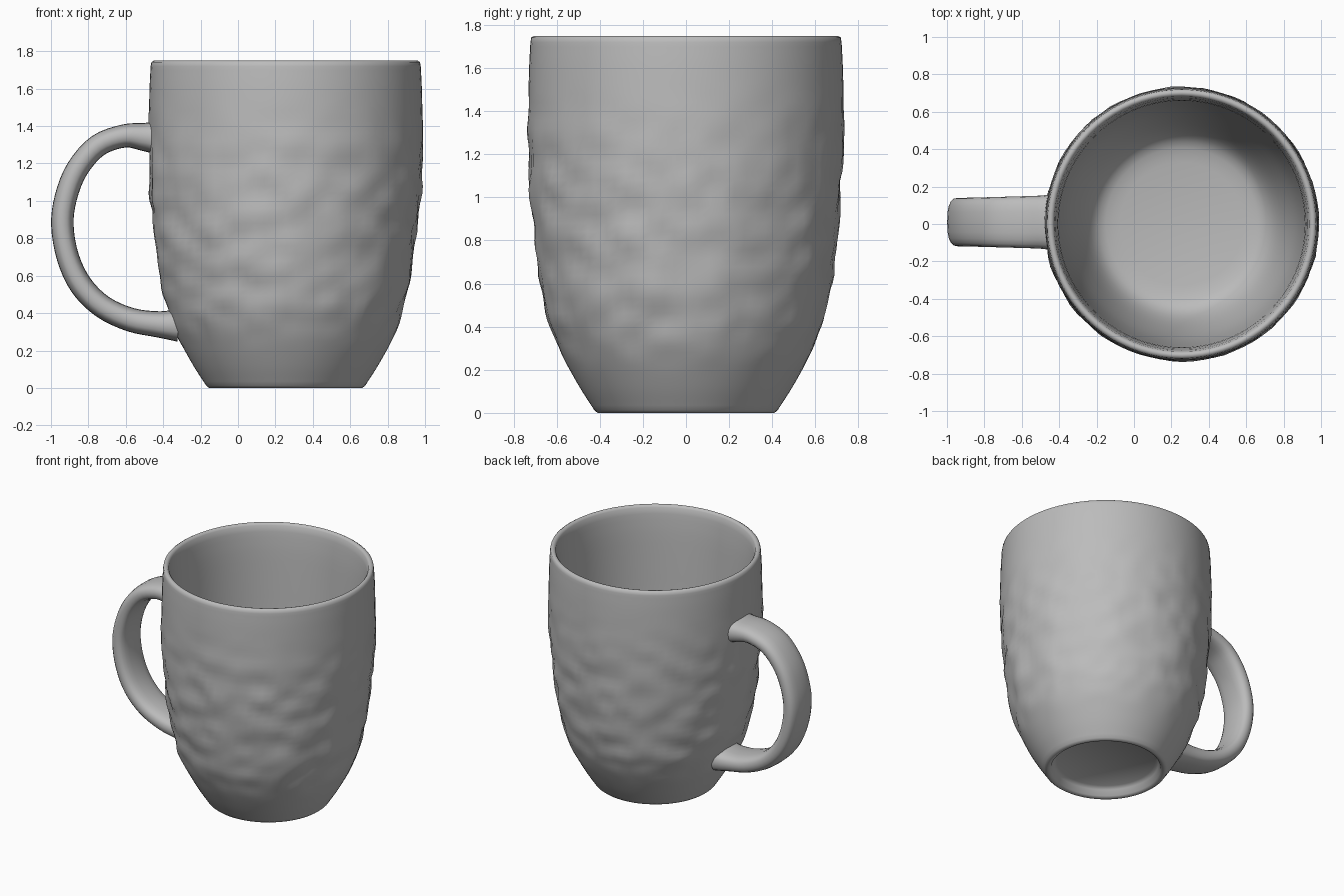
import bpy, bmesh, math
from mathutils import Vector, noise

if "Cube" in bpy.data.objects:
    bpy.data.objects.remove(bpy.data.objects["Cube"])

CX = 0.255      # body axis
SEG = 80

mat = bpy.data.materials.new("plain grey ceramic")
mat.diffuse_color = (0.5, 0.5, 0.5, 1)
mat.use_nodes = True
mat.node_tree.nodes["Principled BSDF"].inputs["Base Color"].default_value = mat.diffuse_color


def spline(pts, steps):
    """Catmull-Rom curve through the points."""
    pts = [Vector(p) for p in pts]
    ext = [2 * pts[0] - pts[1]] + pts + [2 * pts[-1] - pts[-2]]
    out = []
    for i in range(1, len(ext) - 2):
        a, b, c, d = ext[i - 1:i + 3]
        for k in range(steps):
            t = k / steps
            out.append(0.5 * (2 * b + (c - a) * t + (2 * a - 5 * b + 4 * c - d) * t * t
                              + (3 * b - a - 3 * c + d) * t ** 3))
    return out + [pts[-1]]


def bridge(bm, rings):
    for r0, r1 in zip(rings, rings[1:]):
        n = len(r0)
        for i in range(n):
            j = (i + 1) % n
            bm.faces.new((r0[i], r0[j], r1[j], r1[i]))


def finish(bm, name, angle):
    bmesh.ops.recalc_face_normals(bm, faces=bm.faces)
    me = bpy.data.meshes.new(name)
    bm.to_mesh(me)
    bm.free()
    me.materials.append(mat)
    ob = bpy.data.objects.new(name, me)
    bpy.context.collection.objects.link(ob)
    bpy.ops.object.select_all(action='DESELECT')
    ob.select_set(True)
    bpy.context.view_layer.objects.active = ob
    bpy.ops.object.shade_smooth_by_angle(angle=math.radians(angle))


# Mug body: recessed foot, outer wall, rounded rim, inner wall and floor
foot = [(0.34, 0.07), (0.365, 0.05), (0.38, 0.01), (0.395, 0.003), (0.41, 0.0)]
outer = spline([(0.425, 0.012), (0.50, 0.13), (0.58, 0.28), (0.635, 0.43), (0.672, 0.6),
                (0.70, 0.8), (0.72, 1.0), (0.73, 1.2), (0.732, 1.4), (0.728, 1.6),
                (0.722, 1.72)], 5)
rim = [(0.718, 1.742), (0.705, 1.75), (0.692, 1.748), (0.682, 1.735)]
inner = spline([(0.674, 1.69), (0.662, 1.55), (0.652, 1.3), (0.64, 1.0), (0.615, 0.7),
                (0.57, 0.45), (0.51, 0.25), (0.44, 0.15), (0.33, 0.12)], 3)

bm = bmesh.new()
rings = []
for part in (foot, outer, rim, inner):
    for r, z in part:
        # Hammered texture fades in and out over the middle of the outer wall
        amp = 0.0
        if part is outer:
            amp = 0.018 * max(0, min(1, (z - 0.2) / 0.2, (1.55 - z) / 0.5))
        ring = []
        for i in range(SEG):
            a = 2 * math.pi * i / SEG
            d = Vector((math.cos(a), math.sin(a), 0))
            rr = r + amp * noise.noise(Vector((d.x * r, d.y * r, z)) * 8)
            ring.append(bm.verts.new((CX + d.x * rr, d.y * rr, z)))
        rings.append(ring)
bridge(bm, rings)
for ring, z in ((rings[0], 0.07), (rings[-1], 0.115)):
    c = bm.verts.new((CX, 0, z))
    for i in range(SEG):
        bm.faces.new((c, ring[i], ring[(i + 1) % SEG]))
finish(bm, "mug_body", 60)

# Handle: rounded strap swept along a C curve, (x, z, half thickness, half width)
path = spline([(-0.445, 1.338, 0.088, 0.15), (-0.50, 1.342, 0.076, 0.142),
               (-0.61, 1.347, 0.062, 0.138), (-0.75, 1.295, 0.060, 0.134),
               (-0.86, 1.17, 0.060, 0.131), (-0.92, 1.02, 0.060, 0.13),
               (-0.939, 0.87, 0.060, 0.13), (-0.91, 0.70, 0.060, 0.13),
               (-0.84, 0.55, 0.062, 0.13), (-0.725, 0.435, 0.062, 0.13),
               (-0.575, 0.365, 0.064, 0.13), (-0.425, 0.340, 0.070, 0.135),
               (-0.32, 0.335, 0.088, 0.145)], 4)
bm = bmesh.new()
rings = []
for i, p in enumerate(path):
    t = path[min(i + 1, len(path) - 1)] - path[max(i - 1, 0)]
    n = Vector((-t[1], t[0])).normalized()
    ring = []
    for k in range(20):
        a = 2 * math.pi * k / 20
        u = math.copysign(abs(math.cos(a)) ** 0.75, math.cos(a)) * p[2]
        v = math.copysign(abs(math.sin(a)) ** 0.75, math.sin(a)) * p[3]
        ring.append(bm.verts.new((p[0] + n.x * u, 0.01 + v, p[1] + n.y * u)))
    rings.append(ring)
bridge(bm, rings)
bm.faces.new(rings[0])
bm.faces.new(rings[-1])
finish(bm, "handle", 60)
